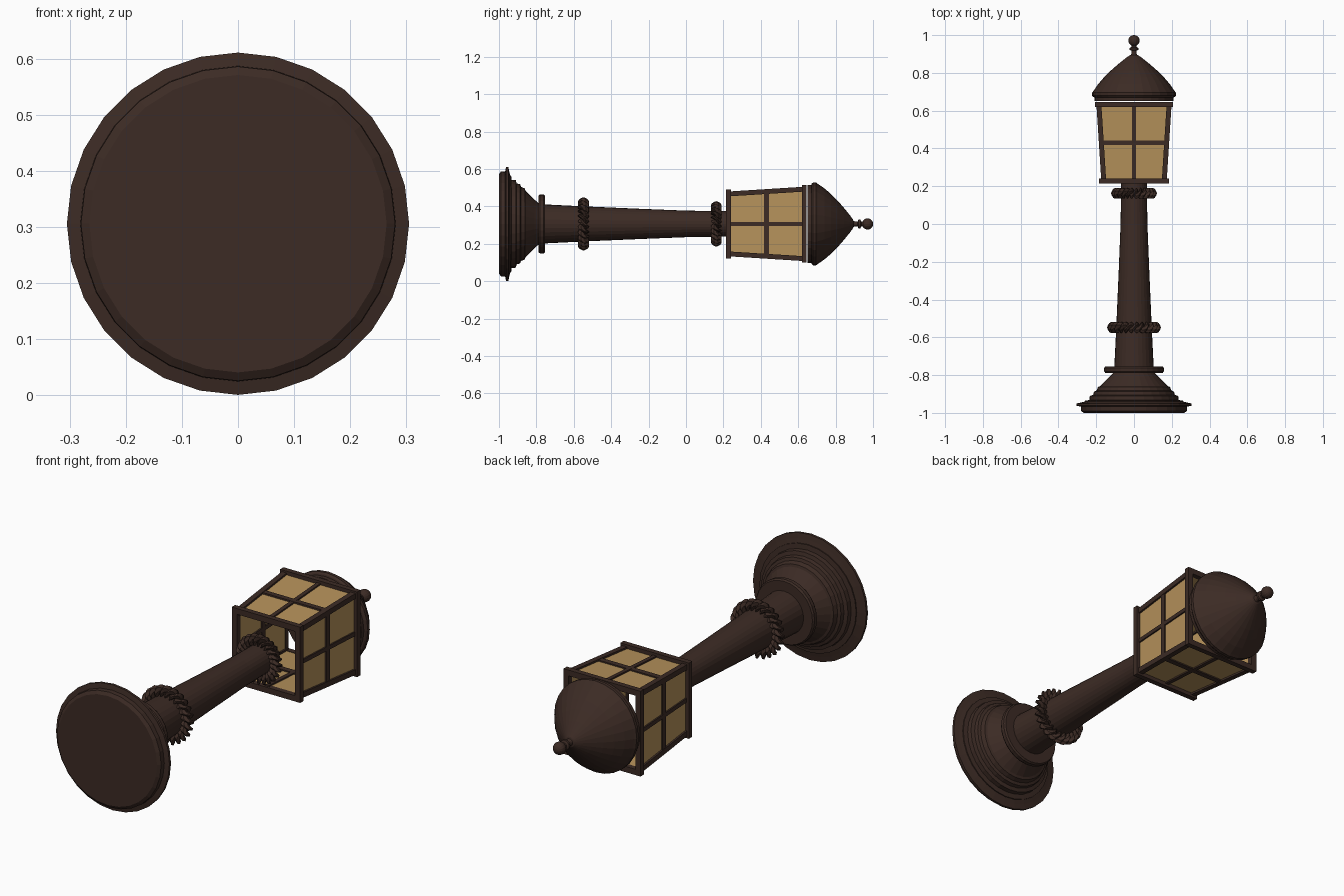
import bpy, bmesh, math
from mathutils import Vector

if "Cube" in bpy.data.objects:
    bpy.data.objects.remove(bpy.data.objects["Cube"])

ZC = 0.306      # height of the lamp's long axis
SIDES = 28


def material(name, rgb):
    m = bpy.data.materials.new(name)
    m.diffuse_color = (*rgb, 1)
    m.use_nodes = True
    m.node_tree.nodes["Principled BSDF"].inputs["Base Color"].default_value = m.diffuse_color
    return m


IRON = material("dark_iron", (0.045, 0.024, 0.018))
GLASS = material("amber_glass", (0.47, 0.29, 0.105))


def finish(bm, name, mat):
    bmesh.ops.recalc_face_normals(bm, faces=bm.faces)
    me = bpy.data.meshes.new(name)
    bm.to_mesh(me)
    bm.free()
    ob = bpy.data.objects.new(name, me)
    ob.location.z = ZC
    me.materials.append(mat)
    bpy.context.collection.objects.link(ob)
    return ob


def skin(bm, rings, closed=False):
    n = len(rings[0])
    pairs = list(zip(rings, rings[1:]))
    if closed:
        pairs.append((rings[-1], rings[0]))
    for a, b in pairs:
        for i in range(n):
            j = (i + 1) % n
            bm.faces.new((a[i], a[j], b[j], b[i]))


def lathe(name, profile, sides=SIDES):
    """Turn (y, radius) points around the long axis, with capped ends."""
    bm = bmesh.new()
    rings = [[bm.verts.new((r * math.sin(math.tau * i / sides), y, r * math.cos(math.tau * i / sides)))
              for i in range(sides)] for y, r in profile]
    skin(bm, rings)
    bm.faces.new(rings[0])
    bm.faces.new(rings[-1])
    return finish(bm, name, IRON)


def rope_ring(name, y, major, offset, radius, twists, strands=2, segs=112, sides=6):
    """Strands twisted round each other in a ring about the column."""
    bm = bmesh.new()
    for s in range(strands):
        rings = []
        for k in range(segs):
            t = math.tau * k / segs
            out = Vector((math.sin(t), 0, math.cos(t)))
            ph = twists * t + math.tau * s / strands
            c = out * (major + offset * math.cos(ph)) + Vector((0, y + offset * math.sin(ph), 0))
            rings.append([bm.verts.new(c + radius * (out * math.cos(math.tau * i / sides)
                          + Vector((0, math.sin(math.tau * i / sides), 0)))) for i in range(sides)])
        skin(bm, rings, closed=True)
    return finish(bm, name, IRON)


# Stepped round base
lathe("base", [(-1.0, 0.265), (-0.99, 0.28), (-0.967, 0.281), (-0.962, 0.305), (-0.95, 0.305),
               (-0.945, 0.28), (-0.94, 0.26), (-0.935, 0.26), (-0.932, 0.236), (-0.91, 0.234),
               (-0.905, 0.216), (-0.887, 0.212), (-0.882, 0.198), (-0.862, 0.19), (-0.858, 0.178),
               (-0.835, 0.155), (-0.81, 0.13), (-0.79, 0.112), (-0.77, 0.106)])
# Collar above the base
lathe("base_collar", [(-0.788, 0.1), (-0.788, 0.152), (-0.78, 0.158), (-0.762, 0.158),
                      (-0.754, 0.152), (-0.754, 0.1)])
# Tapered column
lathe("column", [(-0.79, 0.106), (-0.55, 0.094), (-0.25, 0.081), (0.0, 0.071), (0.225, 0.068)])
# Twisted rings
rope_ring("lower_rope_ring", -0.548, 0.112, 0.014, 0.017, 12)
rope_ring("upper_rope_ring", 0.162, 0.092, 0.014, 0.016, 12)
# Domed roof
lathe("roof", [(0.65, 0.208), (0.67, 0.208), (0.672, 0.215), (0.68, 0.222), (0.695, 0.222),
               (0.705, 0.214), (0.74, 0.19), (0.775, 0.16), (0.81, 0.125), (0.845, 0.085),
               (0.875, 0.048), (0.892, 0.025), (0.897, 0.01)])
# Finial
lathe("finial", [(0.885, 0.022), (0.9, 0.014), (0.918, 0.013), (0.922, 0.024), (0.932, 0.024),
                 (0.937, 0.014), (0.945, 0.014)], 16)
lathe("finial_ball", [(0.971 - 0.029 * math.cos(math.pi * k / 10),
                       0.001 + 0.029 * math.sin(math.pi * k / 10)) for k in range(11)], 16)

# Lantern: each side is built facing +z and turned round the long axis
Y0, Y1, H0, H1 = 0.225, 0.635, 0.172, 0.198


def half(y):
    return H0 + (H1 - H0) * (y - Y0) / (Y1 - Y0)


def bar(bm, a, b, w, d):
    """Square bar from a to b: w across, d deep."""
    a, b = Vector(a), Vector(b)
    across = Vector((0, 1, 0)) if abs(b.x - a.x) > abs(b.y - a.y) else Vector((1, 0, 0))
    up = Vector((0, 0, 1))
    rings = [[bm.verts.new(p + across * w / 2 * u + up * d / 2 * v)
              for u, v in ((-1, -1), (1, -1), (1, 1), (-1, 1))] for p in (a, b)]
    skin(bm, rings)
    bm.faces.new(rings[0])
    bm.faces.new(rings[1])


for k, side in enumerate(("upper", "right", "lower", "left")):
    turn = k * math.pi / 2
    frame = bmesh.new()
    # End rails
    for y, e in ((Y0 + 0.003, 0.184), (Y1 - 0.003, 0.207)):
        bar(frame, (-e, y, e - 0.014), (e, y, e - 0.014), 0.026, 0.028)
    # Corner post and glazing bars
    ym = (Y0 + Y1) / 2
    bar(frame, (H0 - 0.012, Y0, H0 - 0.012), (H1 - 0.012, Y1, H1 - 0.012), 0.026, 0.026)
    bar(frame, (0, Y0, H0 - 0.012), (0, Y1, H1 - 0.012), 0.02, 0.022)
    m = half(ym)
    bar(frame, (-m + 0.01, ym, m - 0.012), (m - 0.01, ym, m - 0.012), 0.026, 0.022)
    finish(frame, side + "_lantern_frame", IRON).rotation_euler.y = turn
    # Thin amber pane
    pane = bmesh.new()
    rings = [[pane.verts.new((sx * (half(y) - 0.012), y, half(y) - 0.012 + dz))
              for sx, dz in ((-1, -0.004), (1, -0.004), (1, 0.004), (-1, 0.004))] for y in (Y0, Y1)]
    skin(pane, rings)
    pane.faces.new(rings[0])
    pane.faces.new(rings[1])
    finish(pane, side + "_glass", GLASS).rotation_euler.y = turn
